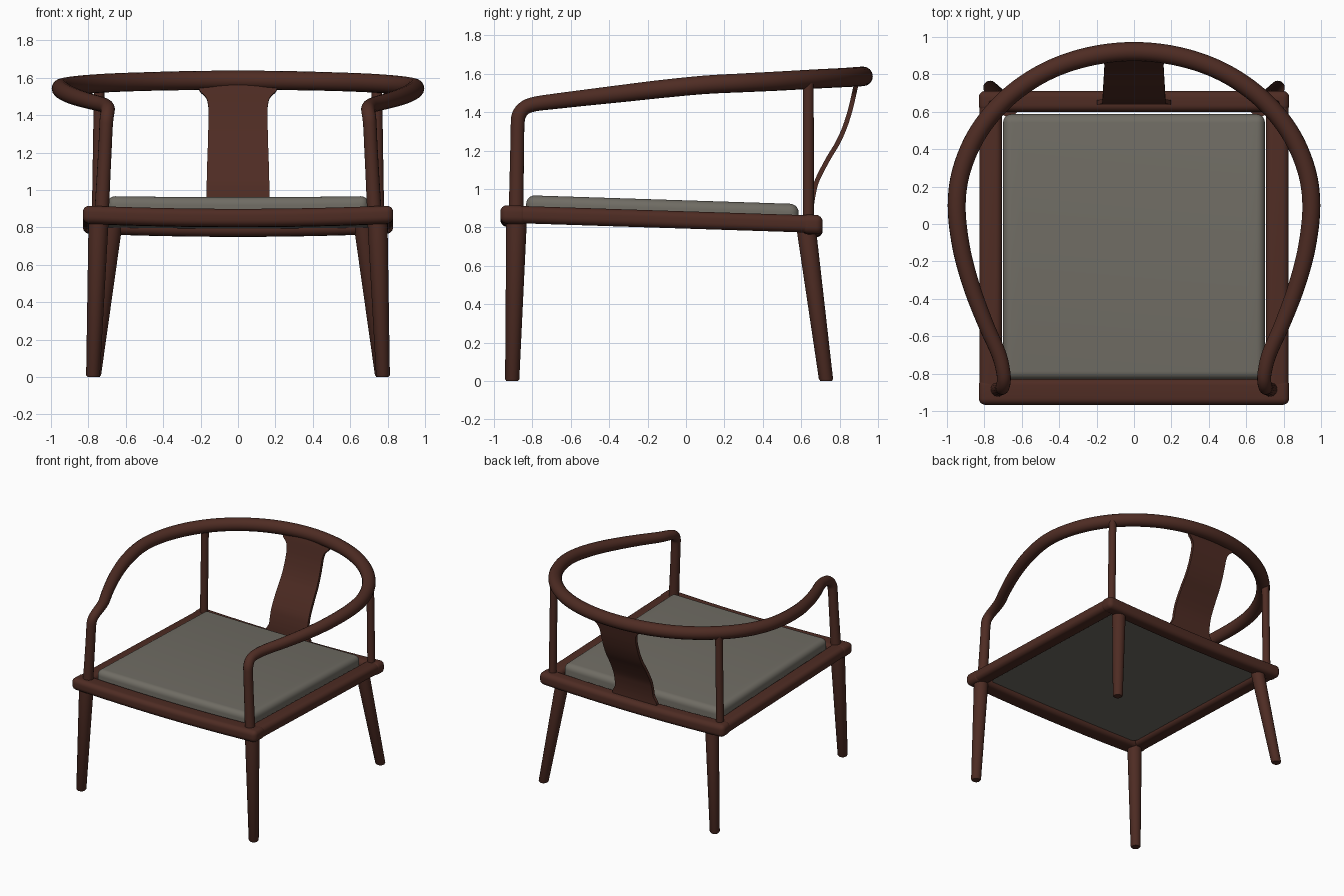
import bpy, bmesh, math
from mathutils import Vector

if "Cube" in bpy.data.objects:
    bpy.data.objects.remove(bpy.data.objects["Cube"])


def material(name, rgb):
    m = bpy.data.materials.new(name)
    m.diffuse_color = (*rgb, 1)
    m.use_nodes = True
    m.node_tree.nodes["Principled BSDF"].inputs["Base Color"].default_value = m.diffuse_color
    return m


WOOD = material("dark red wood", (0.077, 0.025, 0.017))
FABRIC = material("warm grey fabric", (0.16, 0.15, 0.126))


def seat_z(y):
    # height of the seat frame's middle: it slopes down to the back
    return 0.839 - 0.0323 * y


def finish(ob, mat, angle=40):
    ob.data.materials.clear()
    ob.data.materials.append(mat)
    bpy.ops.object.select_all(action='DESELECT')
    ob.select_set(True)
    bpy.context.view_layer.objects.active = ob
    bpy.ops.object.shade_smooth_by_angle(angle=math.radians(angle))


def add(name, bm, mat, angle=40):
    bmesh.ops.recalc_face_normals(bm, faces=bm.faces)
    me = bpy.data.meshes.new(name)
    bm.to_mesh(me)
    bm.free()
    ob = bpy.data.objects.new(name, me)
    bpy.context.collection.objects.link(ob)
    finish(ob, mat, angle)
    return ob


def smooth_path(pts, n=6):
    # Catmull-Rom through tuples of any length
    P = [Vector(p) for p in pts]
    P = [2 * P[0] - P[1]] + P + [2 * P[-1] - P[-2]]
    out = []
    for a, b, c, d in zip(P, P[1:], P[2:], P[3:]):
        for i in range(n):
            t = i / n
            out.append(0.5 * (2 * b + (c - a) * t + (2 * a - 5 * b + 4 * c - d) * t * t
                              + (3 * b - a - 3 * c + d) * t ** 3))
    return out + [P[-2]]


def turned(name, rings, mat, sides=32):
    # rings of (x, y, z, radius), kept level so feet sit flat
    bm = bmesh.new()
    loops = [[bm.verts.new((x + r * math.cos(2 * math.pi * k / sides),
                            y + r * math.sin(2 * math.pi * k / sides), z))
              for k in range(sides)] for x, y, z, r in rings]
    for a, b in zip(loops, loops[1:]):
        for k in range(sides):
            j = (k + 1) % sides
            bm.faces.new((a[k], a[j], b[j], b[k]))
    bm.faces.new(loops[0])
    bm.faces.new(loops[-1])
    return add(name, bm, mat)


def seat_block(name, x0, x1, y0, y1, z0, z1, bevel, mat, sag=0.0, top_only=False):
    # rounded box in seat space, dipped in the middle and tilted
    bm = bmesh.new()
    bmesh.ops.create_cube(bm, size=1)
    for v in bm.verts:
        v.co = ((x0 + x1) / 2 + v.co.x * (x1 - x0), (y0 + y1) / 2 + v.co.y * (y1 - y0),
                (z0 + z1) / 2 + v.co.z * (z1 - z0))
    edges = [e for e in bm.edges if not top_only or max(v.co.z for v in e.verts) > z1 - 1e-4]
    bmesh.ops.bevel(bm, geom=edges, offset=bevel, segments=6, profile=0.5, affect='EDGES')
    if sag:
        # slice across so the dip is a smooth curve
        for i in range(1, 16):
            bmesh.ops.bisect_plane(bm, geom=bm.verts[:] + bm.edges[:] + bm.faces[:],
                                   plane_co=(x0 + (x1 - x0) * i / 16, 0, 0), plane_no=(1, 0, 0))
    for v in bm.verts:
        v.co.z += seat_z(v.co.y) - sag * max(0, 1 - (v.co.x / 0.83) ** 2)
    return add(name, bm, mat, 50)


# seat frame
seat_block("front_rail", -0.83, 0.83, -0.967, -0.826, -0.048, 0.048, 0.036, WOOD, 0.018)
seat_block("back_rail", -0.83, 0.83, 0.60, 0.712, -0.05, 0.05, 0.036, WOOD, 0.018)
for s, side in ((-1, "left"), (1, "right")):
    xs = sorted((s * 0.706, s * 0.827))
    seat_block(side + "_rail", *xs, -0.945, 0.69, -0.045, 0.045, 0.034, WOOD)

# cushion
seat_block("cushion", -0.70, 0.70, -0.832, 0.587, -0.018, 0.105, 0.045, FABRIC, 0.008, True)

# legs and back posts
for s, side in ((-1, "left"), (1, "right")):
    turned(side + "_front_leg", [(s * 0.775, -0.905, 0, 0.03), (s * 0.775, -0.905, 0.01, 0.037),
                                 (s * 0.745, -0.882, 0.85, 0.054)], WOOD)
    turned(side + "_back_leg", [(s * 0.77, 0.73, 0, 0.03), (s * 0.769, 0.729, 0.01, 0.037),
                                (s * 0.67, 0.624, 0.81, 0.051)], WOOD)
    turned(side + "_back_post", [(s * 0.753, 0.637, 0.83, 0.029),
                                 (s * 0.742, 0.637, 1.565, 0.028)], WOOD)

# bent top rail running down into the front arm posts (x, y, z, radius)
half = [(0, 0.922, 1.587, 0.051), (0.25, 0.893, 1.585, 0.051), (0.48, 0.81, 1.58, 0.05),
        (0.68, 0.672, 1.573, 0.05), (0.83, 0.495, 1.563, 0.05), (0.92, 0.295, 1.553, 0.049),
        (0.948, 0.1, 1.543, 0.048), (0.925, -0.12, 1.522, 0.047), (0.87, -0.33, 1.498, 0.045),
        (0.795, -0.53, 1.475, 0.042), (0.725, -0.69, 1.456, 0.04), (0.70, -0.785, 1.443, 0.038),
        (0.696, -0.838, 1.424, 0.037), (0.702, -0.87, 1.385, 0.037), (0.706, -0.877, 1.33, 0.036),
        (0.711, -0.879, 1.22, 0.036), (0.72, -0.882, 1.05, 0.037), (0.73, -0.885, 0.86, 0.039)]
path = smooth_path([(-x, y, z, r) for x, y, z, r in half[:0:-1]] + half)
cu = bpy.data.curves.new("arm_rail", 'CURVE')
cu.dimensions = '3D'
cu.bevel_depth = 1.0
cu.bevel_resolution = 6
cu.use_fill_caps = True
sp = cu.splines.new('POLY')
sp.points.add(len(path) - 1)
for pt, p in zip(sp.points, path):
    pt.co = (p[0], p[1], p[2], 1)
    pt.radius = p[3]
arm = bpy.data.objects.new("arm_rail", cu)
bpy.context.collection.objects.link(arm)
bpy.context.view_layer.objects.active = arm
arm.select_set(True)
bpy.ops.object.convert(target='MESH')
finish(bpy.context.view_layer.objects.active, WOOD, 60)

# back splat: S-curved board flared at both ends (y, z, half width)
rows = smooth_path([(0.65, 0.84, 0.20), (0.651, 0.875, 0.195), (0.655, 0.92, 0.172),
                    (0.665, 0.98, 0.169), (0.685, 1.05, 0.167), (0.742, 1.16, 0.164),
                    (0.79, 1.24, 0.161), (0.826, 1.32, 0.159), (0.852, 1.40, 0.158),
                    (0.866, 1.455, 0.160), (0.875, 1.495, 0.172), (0.883, 1.53, 0.205),
                    (0.895, 1.575, 0.215)], 4)
bm = bmesh.new()
loops = []
for i, (y, z, w) in enumerate(rows):
    a, b = rows[max(i - 1, 0)], rows[min(i + 1, len(rows) - 1)]
    n = Vector((b[1] - a[1], a[0] - b[0])).normalized() * 0.012
    loops.append([bm.verts.new((sx * w, y + k * n.x, z + k * n.y))
                  for sx, k in ((-1, -1), (1, -1), (1, 1), (-1, 1))])
for a, b in zip(loops, loops[1:]):
    for k in range(4):
        j = (k + 1) % 4
        bm.faces.new((a[k], a[j], b[j], b[k]))
bm.faces.new(loops[0])
bm.faces.new(loops[-1])
add("back_splat", bm, WOOD)
